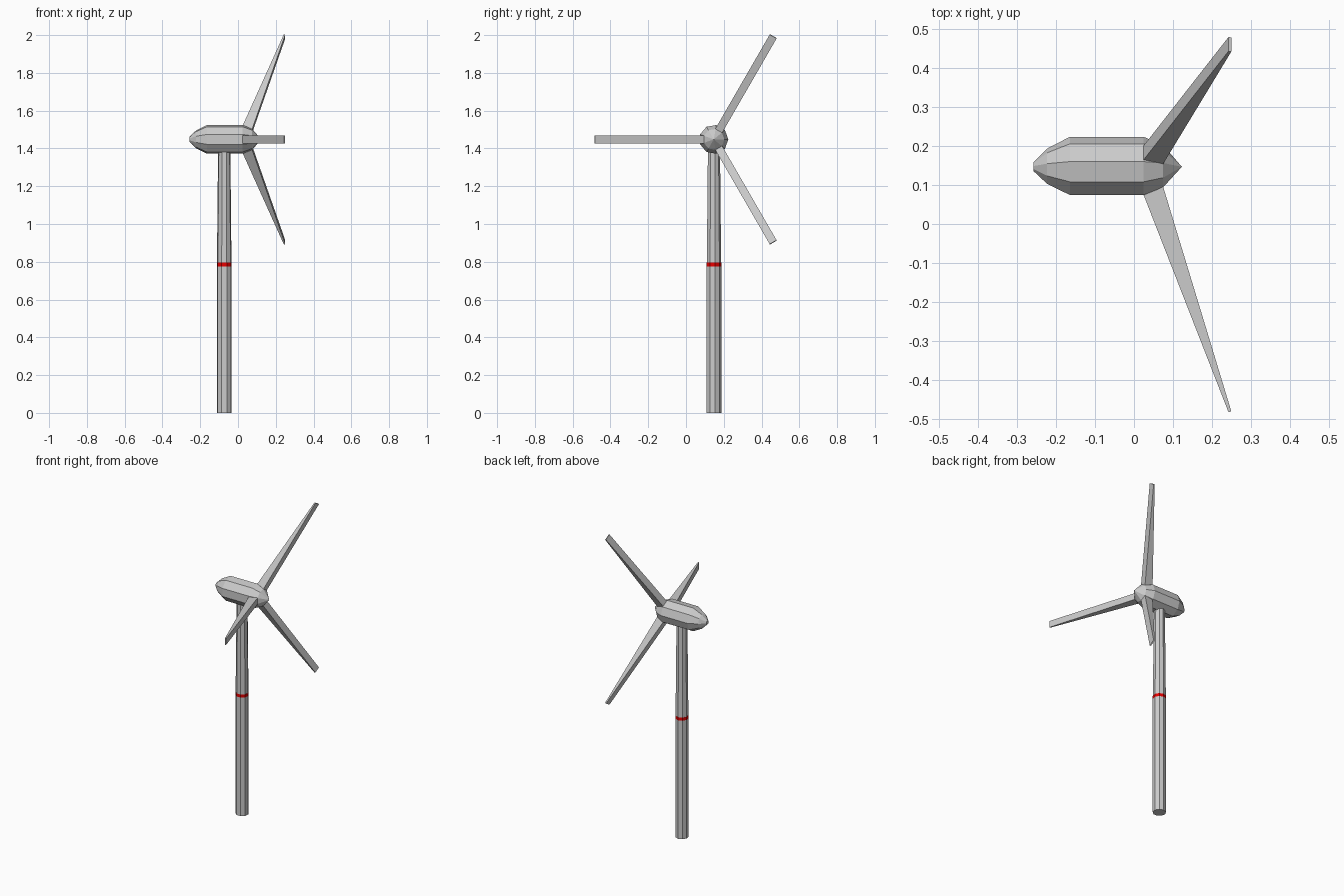
import bpy, bmesh
from math import cos, sin, pi, radians
from mathutils import Matrix, Vector

if "Cube" in bpy.data.objects:
    bpy.data.objects.remove(bpy.data.objects["Cube"])

SIDES = 9
HUB = Vector((0, 0.147, 1.448))      # rotor axis runs along x
TOWER = Vector((-0.073, 0.147, 0))


def make_object(name, bm, location, material=None):
    bmesh.ops.recalc_face_normals(bm, faces=bm.faces)
    mesh = bpy.data.meshes.new(name)
    bm.to_mesh(mesh)
    bm.free()
    obj = bpy.data.objects.new(name, mesh)
    obj.location = location
    bpy.context.collection.objects.link(obj)
    if material:
        mesh.materials.append(material)
    return obj


def lathe(name, profile, location, frame, material=None):
    """Revolve (height, radius) pairs as a nine-sided faceted body."""
    bm = bmesh.new()
    rings = []
    for h, r in profile:
        count = SIDES if r > 0 else 1
        angles = [2 * pi * i / SIDES for i in range(count)]
        rings.append([bm.verts.new(frame(h, r * cos(a), r * sin(a))) for a in angles])
    for lo, hi in zip(rings, rings[1:]):
        for i in range(SIDES):
            j = (i + 1) % SIDES
            if len(hi) == 1:
                bm.faces.new((lo[i], lo[j], hi[0]))
            else:
                bm.faces.new((lo[i], lo[j], hi[j], hi[i]))
    for ring in (rings[0], rings[-1]):
        if len(ring) > 1:
            bm.faces.new(ring)
    return make_object(name, bm, location, material)


def upright(h, u, v):
    return (v, u, h)


def along_x(h, u, v):
    return (h, u, v)


red = bpy.data.materials.new("red_paint")
red.diffuse_color = (0.8, 0.0, 0.0, 1)
red.use_nodes = True
red.node_tree.nodes["Principled BSDF"].inputs["Base Color"].default_value = red.diffuse_color

# Tower with red warning band
lathe("lower_tower", [(0, 0.040), (0.775, 0.040)], TOWER, upright)
lathe("tower_band", [(0.775, 0.040), (0.795, 0.040)], TOWER, upright, red)
lathe("upper_tower", [(0.795, 0.039), (1.40, 0.033)], TOWER, upright)

# Nacelle and pointed nose in one faceted body
lathe("nacelle", [(-0.258, 0.012), (-0.223, 0.047), (-0.165, 0.077),
                  (0.025, 0.077), (0.075, 0.056), (0.123, 0)], HUB, along_x)

# Three wedge blades raked forward, narrowing to a thin tip edge
for n, angle in enumerate((60, 180, 300)):
    bm = bmesh.new()
    section = [(0.016, 0.050), (0.0685, 0.030), (0.250, 0.628), (0.243, 0.631)]
    sides = [[bm.verts.new((x, r, t)) for x, r in section] for t in (-0.021, 0.021)]
    for side in sides:
        bm.faces.new(side)
    for i in range(4):
        j = (i + 1) % 4
        bm.faces.new((sides[0][i], sides[0][j], sides[1][j], sides[1][i]))
    bmesh.ops.rotate(bm, verts=bm.verts, matrix=Matrix.Rotation(radians(angle), 3, 'X'))
    make_object(f"blade_{n + 1}", bm, HUB)
